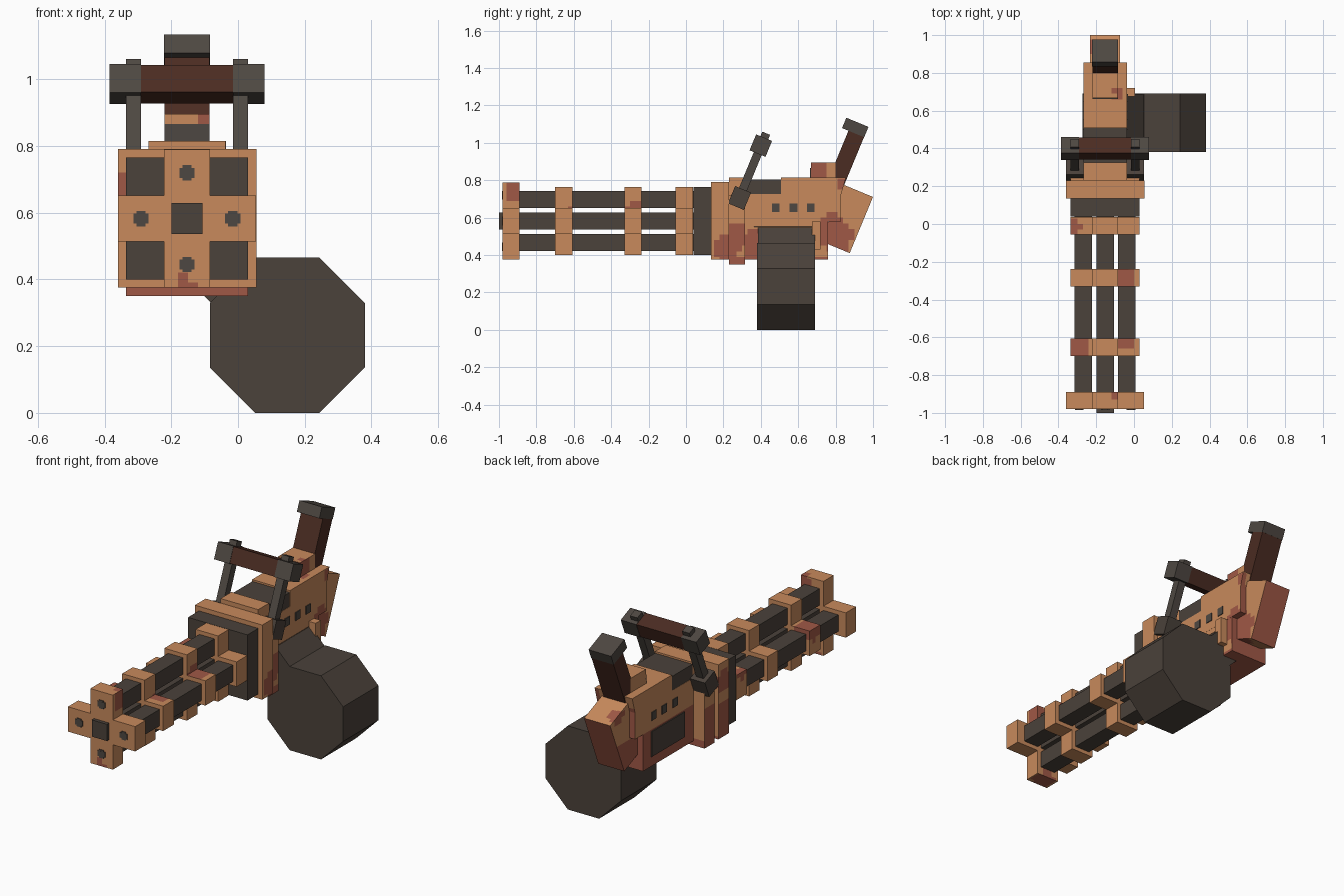
import bpy, bmesh, math
from mathutils import Vector, Matrix

if "Cube" in bpy.data.objects:
    bpy.data.objects.remove(bpy.data.objects["Cube"])

TILT = math.radians(-22.5)
CX, CZ = -0.153, 0.582          # barrel axis


def material(name, rgb):
    m = bpy.data.materials.new(name)
    m.diffuse_color = (*rgb, 1)
    m.use_nodes = True
    m.node_tree.nodes["Principled BSDF"].inputs["Base Color"].default_value = m.diffuse_color
    return m


ORANGE = material("orange_paint", (0.578, 0.254, 0.107))
RED = material("rust_red", (0.352, 0.098, 0.061))
DARK = material("dark_steel", (0.070, 0.054, 0.043))
GREY = material("grey_steel", (0.076, 0.064, 0.054))
BROWN = material("brown_grip", (0.070, 0.025, 0.016))

# rust patches: x, y, z, radius
PATCHES = [(-0.36, 0.18, 0.68, 0.06), (0.055, 0.22, 0.44, 0.07), (0.03, 0.29, 0.51, 0.075),
           (-0.035, 0.36, 0.45, 0.08), (-0.035, 0.78, 0.56, 0.06), (-0.075, 0.80, 0.50, 0.09),
           (-0.30, -0.65, 0.64, 0.07), (-0.04, -0.62, 0.65, 0.05), (-0.32, -0.01, 0.65, 0.04),
           (-0.05, -0.28, 0.65, 0.05), (-0.09, -0.91, 0.74, 0.06), (-0.153, -0.93, 0.375, 0.06),
           (-0.09, 0.70, 0.85, 0.05), (-0.235, 0.93, 0.73, 0.05), (-0.035, 0.83, 0.78, 0.03)]


def is_rust(p, n):
    if any((p - Vector(b[:3])).length < b[3] for b in PATCHES):
        return True
    if p.y > 0.23 and p.z < 0.40:
        return True
    if n.y > 0.5 and p.y > 0.74 and p.z < 0.74:
        return True
    return n.x < -0.5 and p.y > 0.12 and p.z < 0.58


def finish(name, bm, mats):
    """Turn a bmesh into an object; painted parts get a rust pattern."""
    if mats[0] is ORANGE:
        mats = [ORANGE, RED]
        for axis in range(3):
            no = Vector([float(i == axis) for i in range(3)])
            vals = [v.co[axis] for v in bm.verts]
            for k in range(math.ceil(min(vals) / 0.03), math.floor(max(vals) / 0.03) + 1):
                geom = bm.verts[:] + bm.edges[:] + bm.faces[:]
                bmesh.ops.bisect_plane(bm, geom=geom, plane_co=no * (k * 0.03), plane_no=no)
        bm.normal_update()
        for f in bm.faces:
            f.material_index = int(is_rust(f.calc_center_median(), f.normal))
    bmesh.ops.recalc_face_normals(bm, faces=bm.faces[:])
    me = bpy.data.meshes.new(name)
    bm.to_mesh(me)
    bm.free()
    for m in mats:
        me.materials.append(m)
    ob = bpy.data.objects.new(name, me)
    bpy.context.collection.objects.link(ob)
    return ob


def block(name, center, size, mat, angle=0.0, axis='X'):
    bm = bmesh.new()
    mtx = (Matrix.Translation(center) @ Matrix.Rotation(angle, 4, axis)
           @ Matrix.Diagonal((*size, 1)))
    bmesh.ops.create_cube(bm, size=1, matrix=mtx)
    return finish(name, bm, [mat])


def box(name, x, y, z, mat):
    spans = (x, y, z)
    return block(name, [(a + b) / 2 for a, b in spans], [b - a for a, b in spans], mat)


def prism(name, outline, axis, lo, hi, mat):
    """Extrude an outline along x (points are y, z) or along y (points are x, z)."""
    bm = bmesh.new()
    def place(p, d):
        return (d, p[0], p[1]) if axis == 'X' else (p[0], d, p[1])
    f = bm.faces.new([bm.verts.new(place(p, lo)) for p in outline])
    r = bmesh.ops.extrude_face_region(bm, geom=[f])
    off = Vector((hi - lo, 0, 0)) if axis == 'X' else Vector((0, hi - lo, 0))
    bmesh.ops.translate(bm, vec=off, verts=[g for g in r['geom'] if isinstance(g, bmesh.types.BMVert)])
    bmesh.ops.recalc_face_normals(bm, faces=bm.faces[:])
    return finish(name, bm, [mat])


def cross(name, y0, y1, reach):
    a, r = 0.069, reach
    quarter = [(a, r), (a, a), (r, a)]
    pts = []
    for k in range(4):              # the corner outline turned four times
        for px, pz in quarter:
            for _ in range(k):
                px, pz = pz, -px
            pts.append((CX + px, CZ + pz))
    return prism(name, pts, 'Y', y0, y1, ORANGE)


# barrels: one in the middle and four around it
ARMS = [(0, 1), (0, -1), (1, 0), (-1, 0)]
block("center_barrel", (CX, -0.45, CZ), (0.093, 1.1, 0.093), DARK)
for i, (dx, dz) in enumerate(ARMS):
    block(f"barrel_{i}", (CX + dx * 0.115, -0.43, CZ + dz * 0.115), (0.092, 0.98, 0.092), DARK)

# cross-shaped clamps and muzzle holes
cross("muzzle_clamp", -0.98, -0.89, 0.207)
for i, y in enumerate((-0.70, -0.33, -0.055)):
    cross(f"barrel_clamp_{i}", y, y + 0.093, 0.183)
for i, (dx, dz) in enumerate(ARMS):
    px, pz = CX + dx * 0.1375, CZ + dz * 0.1375
    block(f"muzzle_hole_{i}", (px, -0.981, pz), (0.046, 0.006, 0.03), GREY)
    block(f"muzzle_hole_tall_{i}", (px, -0.981, pz), (0.028, 0.005, 0.046), GREY)

# rotor housing and front plates
box("rotor_housing", (-0.335, 0.03), (0.04, 0.135), (0.40, 0.765), DARK)
box("front_plate", (-0.36, 0.055), (0.135, 0.23), (0.375, 0.79), ORANGE)
box("rear_plate", (-0.335, 0.03), (0.23, 0.315), (0.35, 0.72), ORANGE)
box("rear_plate_top", (-0.268, -0.037), (0.23, 0.325), (0.72, 0.815), ORANGE)

# receiver body
box("lower_body", (-0.267, -0.037), (0.315, 0.76), (0.375, 0.58), ORANGE)
box("upper_body", (-0.268, -0.036), (0.315, 0.83), (0.58, 0.727), ORANGE)
prism("body_cover", [(0.507, 0.727), (0.83, 0.727), (0.855, 0.815), (0.507, 0.815)],
      'X', -0.268, -0.036, ORANGE)
box("body_insert", (-0.267, -0.037), (0.325, 0.507), (0.727, 0.805), DARK)
box("left_panel", (-0.273, -0.266), (0.40, 0.69), (0.43, 0.57), DARK)
for side, x in (("left", -0.268), ("right", -0.036)):
    for i, y in enumerate((0.48, 0.575, 0.667)):
        block(f"{side}_vent_{i}", (x, y, 0.653), (0.008, 0.042, 0.046), GREY)

# tilted stock and grip
block("stock", (CX, 0.859, 0.593), (0.16, 0.17, 0.325), ORANGE, TILT)
box("grip_mount", (-0.22, -0.085), (0.667, 0.80), (0.80, 0.895), ORANGE)
box("grip_mount_front", (-0.22, -0.085), (0.663, 0.668), (0.815, 0.865), GREY)
block("grip", (CX, 0.847, 0.895), (0.134, 0.09, 0.33), BROWN, TILT)
block("grip_cap", (CX, 0.905, 1.082), (0.138, 0.128, 0.06), GREY, TILT)

# carry handle
block("handle_bar", (CX, 0.40, 0.985), (0.275, 0.088, 0.088), BROWN, TILT)
for side, s in (("left", -1), ("right", 1)):
    block(f"{side}_handle_end", (CX + s * 0.185, 0.40, 0.985), (0.095, 0.092, 0.092), GREY, TILT)
    block(f"{side}_handle_strut", (CX + s * 0.16, 0.357, 0.878), (0.045, 0.045, 0.375), GREY, TILT)
    block(f"{side}_handle_base", (CX + s * 0.161, 0.286, 0.705), (0.092, 0.092, 0.10), DARK, TILT)

# ammunition drum and its angled neck
DX, DZ, R = 0.148, 0.2325, 0.2325 / math.cos(math.pi / 8)
octagon = [(DX + R * math.cos(math.pi / 8 + k * math.pi / 4),
            DZ + R * math.sin(math.pi / 8 + k * math.pi / 4)) for k in range(8)]
prism("ammo_drum", octagon, 'Y', 0.38, 0.69, DARK)
for name, dist, length, width, depth in (("drum_neck", 0.30, 0.16, 0.185, 0.305),
                                         ("neck_collar", 0.375, 0.04, 0.19, 0.345)):
    d = dist * math.sqrt(0.5)
    block(name, (DX - d, 0.537, DZ + d), (width, depth, length), DARK, -math.pi / 4, 'Y')
box("neck_bracket", (-0.037, 0.005), (0.675, 0.72), (0.43, 0.58), ORANGE)
